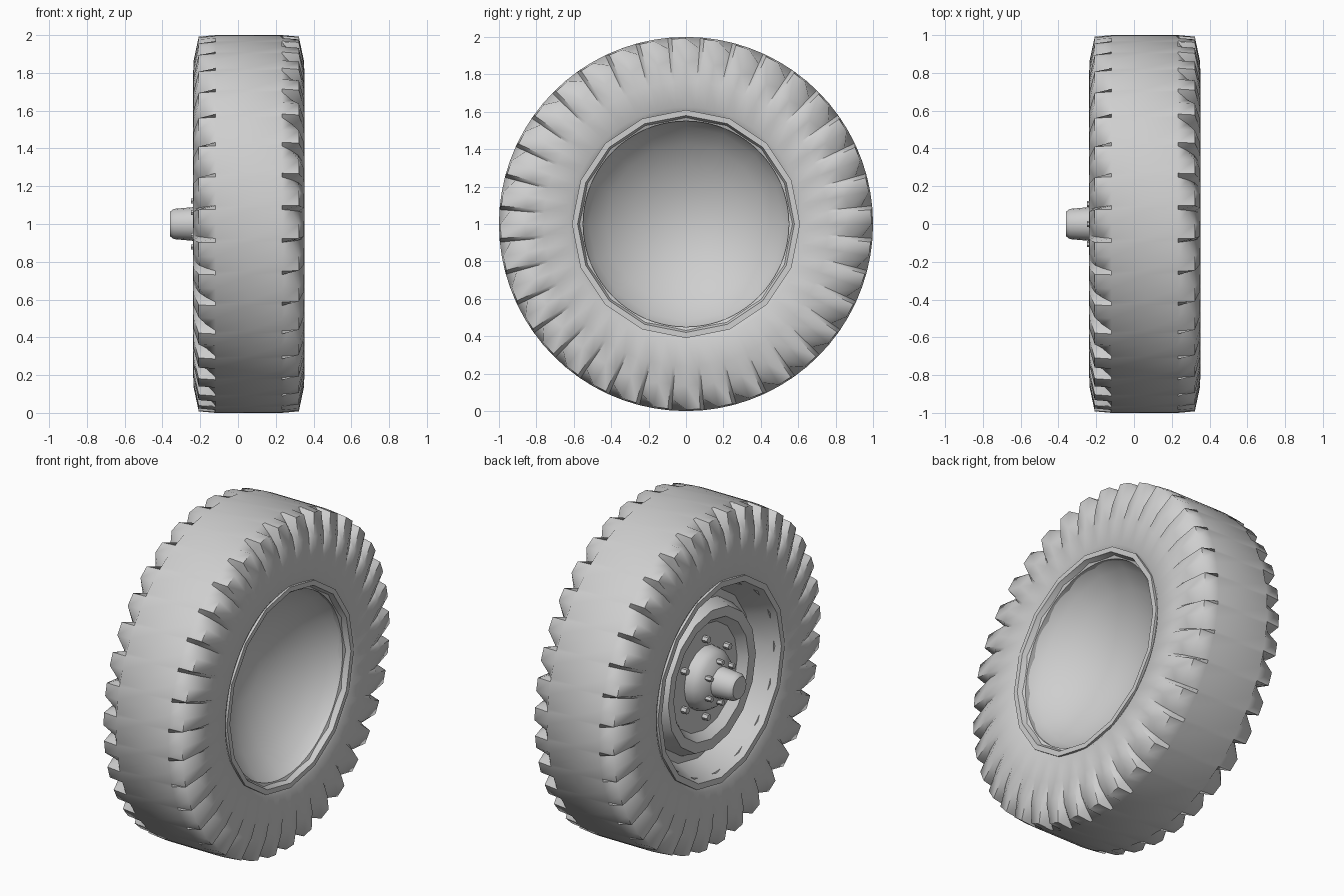
import bpy
import bmesh
from math import sin, cos, pi, radians

cube = bpy.data.objects.get("Cube")
if cube:
    bpy.data.objects.remove(cube, do_unlink=True)

grey = bpy.data.materials.new("light_grey")
grey.use_nodes = True
colour = (0.62, 0.62, 0.62, 1)
grey.diffuse_color = colour
grey.node_tree.nodes["Principled BSDF"].inputs["Base Color"].default_value = colour

MID = 0.057      # middle of the tyre along the axle
HALF = 0.295     # half width across the sidewalls
TEETH = 36


def finish(name, bm, angle=40):
    bmesh.ops.remove_doubles(bm, verts=bm.verts, dist=0.0001)
    bmesh.ops.recalc_face_normals(bm, faces=bm.faces)
    mesh = bpy.data.meshes.new(name)
    bm.to_mesh(mesh)
    bm.free()
    mesh.materials.append(grey)
    obj = bpy.data.objects.new(name, mesh)
    bpy.context.collection.objects.link(obj)
    bpy.ops.object.select_all(action='DESELECT')
    obj.select_set(True)
    bpy.context.view_layer.objects.active = obj
    bpy.ops.object.shade_smooth_by_angle(angle=radians(angle))


def bridge(bm, rings, closed):
    """Join neighbouring columns of points all round the axle."""
    count = len(rings[0])
    for a, b in zip(rings, rings[1:] + rings[:1]):
        for i in range(count if closed else count - 1):
            j = (i + 1) % count
            bm.faces.new((a[i], a[j], b[j], b[i]))


def column(bm, profile, angle, y=0, z=1):
    return [bm.verts.new((x, y + r * cos(angle), z + r * sin(angle)))
            for x, r in profile]


def lathe(name, profile, sides, y=0, z=1, angle=40):
    bm = bmesh.new()
    rings = [column(bm, profile, 2 * pi * k / sides, y, z) for k in range(sides)]
    bridge(bm, rings, False)
    bmesh.ops.dissolve_degenerate(bm, dist=0.0001, edges=bm.edges)
    finish(name, bm, angle)


# Tyre: lugs with a sharp drop and a long ramp, running opposite ways per side
bead = [(0.26, 0.55), (0.28, 0.60), (HALF, 0.625), (HALF, 0.76)]
crown = [(0.175, 1.0)]
full = bead + [(0.293, 0.86), (0.265, 0.992)] + crown
notch = bead + [(0.262, 0.88), (0.225, 0.94)] + crown
bm = bmesh.new()
rings = []
for k in range(TEETH):
    for shift, plus, minus in ((0, full, full), (0.44, full, notch),
                               (0.56, notch, full)):
        left = [(MID + x, r) for x, r in plus]
        right = [(MID - x, r) for x, r in reversed(minus)]
        rings.append(column(bm, left + [(MID, 1.0)] + right,
                            2 * pi * (k + shift) / TEETH))
bridge(bm, rings, True)
finish("tyre", bm, 42)

# Rim: recessed disc on one side, rounded bowl on the other
outer, inner = MID - HALF, MID + HALF
rim = [(-0.12, 0), (-0.12, 0.32), (-0.17, 0.36), (-0.175, 0.42),
       (-0.09, 0.455), (-0.08, 0.50), (-0.20, 0.555), (outer, 0.575), (outer, 0.61),
       (-0.20, 0.61), (0.31, 0.61), (inner, 0.61), (inner, 0.58), (0.30, 0.56),
       (0.24, 0.52), (0.155, 0.43), (0.085, 0.31), (0.03, 0.17), (0.01, 0)]
lathe("wheel_rim", rim, 16, angle=45)

# Hub with tapered axle cap
hub = [(-0.11, 0), (-0.11, 0.19), (-0.17, 0.18), (-0.205, 0.155), (-0.23, 0.09),
       (-0.34, 0.08), (-0.36, 0.065), (-0.36, 0)]
lathe("hub", hub, 16)


# Rings of bolts
def bolts(name, base, tip, ring, size, count, turn):
    shape = [(base, 0), (base, size), (tip, size), (tip, 0)]
    for k in range(count):
        a = 2 * pi * k / count + turn
        lathe(f"{name}_{k + 1}", shape, 6, ring * cos(a), 1 + ring * sin(a), 30)


bolts("disc_bolt", -0.11, -0.155, 0.235, 0.02, 6, pi / 6)
bolts("hub_bolt", -0.20, -0.25, 0.122, 0.016, 6, pi / 2)
